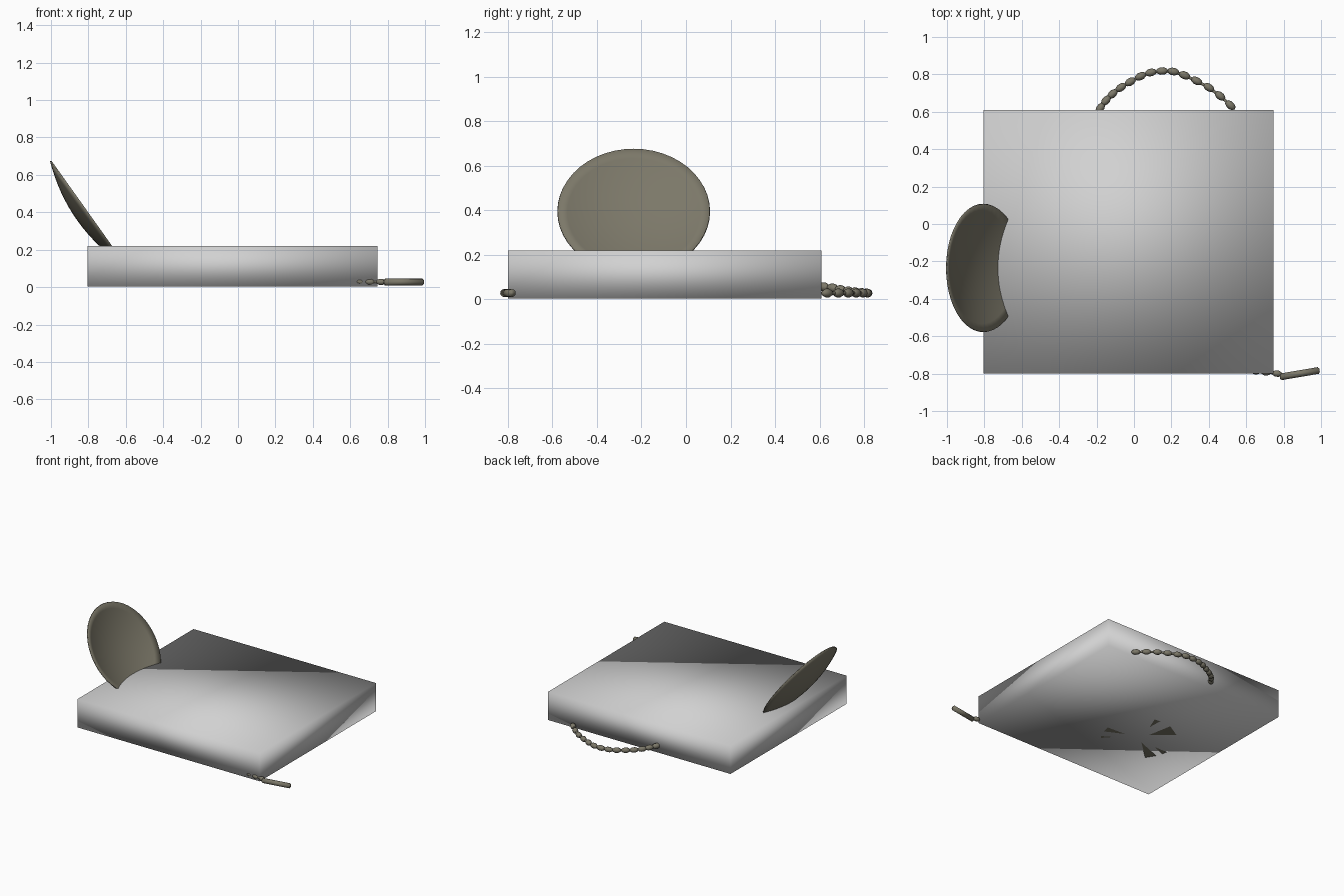
import bpy, bmesh, math
from mathutils import Vector, Matrix

cube = bpy.data.objects.get("Cube")
if cube:
    bpy.data.objects.remove(cube, do_unlink=True)


def material(name, rgb):
    m = bpy.data.materials.new(name)
    m.use_nodes = True
    m.diffuse_color = (*rgb, 1)
    m.node_tree.nodes["Principled BSDF"].inputs["Base Color"].default_value = (*rgb, 1)
    return m


pale = material("pale grey", (0.64, 0.64, 0.64))
bronze = material("dull bronze", (0.2, 0.187, 0.14))


def finish(name, bm, mat, smooth=True):
    mesh = bpy.data.meshes.new(name)
    bm.to_mesh(mesh)
    bm.free()
    mesh.materials.append(mat)
    for p in mesh.polygons:
        p.use_smooth = smooth
    ob = bpy.data.objects.new(name, mesh)
    bpy.context.collection.objects.link(ob)
    return ob


def aim(direction):
    return Vector(direction).to_track_quat("Z", "Y").to_matrix().to_4x4()


# Flat square box, smoothed across its corners
bm = bmesh.new()
bmesh.ops.create_cube(bm, size=1, matrix=Matrix.Translation((-0.03, -0.095, 0.111))
                      @ Matrix.Diagonal((1.55, 1.41, 0.216, 1)))
finish("box", bm, pale)

# Tilted shallow dish: a spun cap profile with thickness
RADIUS, DEPTH, STEPS = 0.342, 0.065, 8
bm = bmesh.new()
verts = [bm.verts.new((RADIUS * i / STEPS, 0, DEPTH * ((i / STEPS) ** 2 - 1)))
         for i in range(STEPS + 1)]
edges = [bm.edges.new(pair) for pair in zip(verts, verts[1:])]
bmesh.ops.spin(bm, geom=verts + edges, cent=(0, 0, 0), axis=(0, 0, 1),
               angle=math.tau, steps=48, use_duplicate=False)
bmesh.ops.remove_doubles(bm, verts=bm.verts, dist=0.0005)
bmesh.ops.recalc_face_normals(bm, faces=bm.faces)
bm.transform(Matrix.Translation((-0.803, -0.235, 0.396)) @ aim((0.815, 0, 0.58)))
dish = finish("dish", bm, bronze)
rim = dish.modifiers.new("thickness", "SOLIDIFY")
rim.thickness = 0.008
rim.offset = 0


# Bead chains: faceted beads joined by a thin cord
def chain(name, points, radius):
    pts = [Vector(p) for p in points]
    bm = bmesh.new()
    for i, p in enumerate(pts):
        along = pts[min(i + 1, len(pts) - 1)] - pts[max(i - 1, 0)]
        bmesh.ops.create_uvsphere(bm, u_segments=8, v_segments=5, radius=radius,
                                  matrix=Matrix.Translation(p) @ aim(along)
                                  @ Matrix.Diagonal((0.8, 0.8, 1.25, 1)))
    for a, b in zip(pts, pts[1:]):
        bmesh.ops.create_cone(bm, segments=6, radius1=radius * 0.35, radius2=radius * 0.35,
                              depth=(b - a).length,
                              matrix=Matrix.Translation((a + b) / 2) @ aim(b - a))
    finish(name, bm, bronze)


loop = [(-0.18, 0.62, 0.055), (-0.15, 0.66, 0.05), (-0.115, 0.695, 0.043),
        (-0.07, 0.73, 0.037), (-0.02, 0.76, 0.033), (0.035, 0.79, 0.03),
        (0.09, 0.81, 0.028), (0.15, 0.818, 0.027), (0.21, 0.815, 0.027),
        (0.27, 0.795, 0.027), (0.335, 0.765, 0.027), (0.4, 0.73, 0.027),
        (0.46, 0.685, 0.027), (0.515, 0.635, 0.027)]
chain("rear_bead_chain", loop, 0.026)
chain("front_bead_chain", [(0.59, -0.783, 0.03), (0.65, -0.787, 0.029),
                           (0.705, -0.793, 0.028), (0.765, -0.8, 0.028)], 0.022)

# Slim rod at the chain end
a, b = Vector((0.78, -0.818, 0.027)), Vector((0.992, -0.782, 0.027))
bm = bmesh.new()
bmesh.ops.create_cone(bm, cap_ends=True, segments=12, radius1=0.018, radius2=0.018,
                      depth=(b - a).length, matrix=Matrix.Translation((a + b) / 2) @ aim(b - a))
rod_caps = [e for e in bm.edges if any(len(f.verts) > 4 for f in e.link_faces)]
bmesh.ops.bevel(bm, geom=rod_caps, offset=0.005, segments=2, affect="EDGES")
finish("rod", bm, bronze)

# Thin slivers showing on the underside: angle, inner reach, outer reach, half spread
bm = bmesh.new()
for angle, inner, outer, spread in [(20, 0.08, 0.27, 14), (-72, 0.08, 0.29, 8),
                                    (155, 0.1, 0.25, 7), (180, 0.17, 0.26, 3),
                                    (60, 0.16, 0.27, 5), (-50, 0.18, 0.29, 4)]:
    corners = []
    for reach, turn in [(inner, 0), (outer, spread), (outer, -spread)]:
        t = math.radians(angle + turn)
        u, v = reach * math.cos(t), reach * math.sin(t)
        corners.append(bm.verts.new((-0.23 - 0.77 * u + 0.64 * v,
                                     -0.23 + 0.64 * u + 0.77 * v, 0)))
    face = bm.faces.new(corners)
    face.normal_update()
    if face.normal.z > 0:
        face.normal_flip()
finish("underside_slivers", bm, bronze, False)
